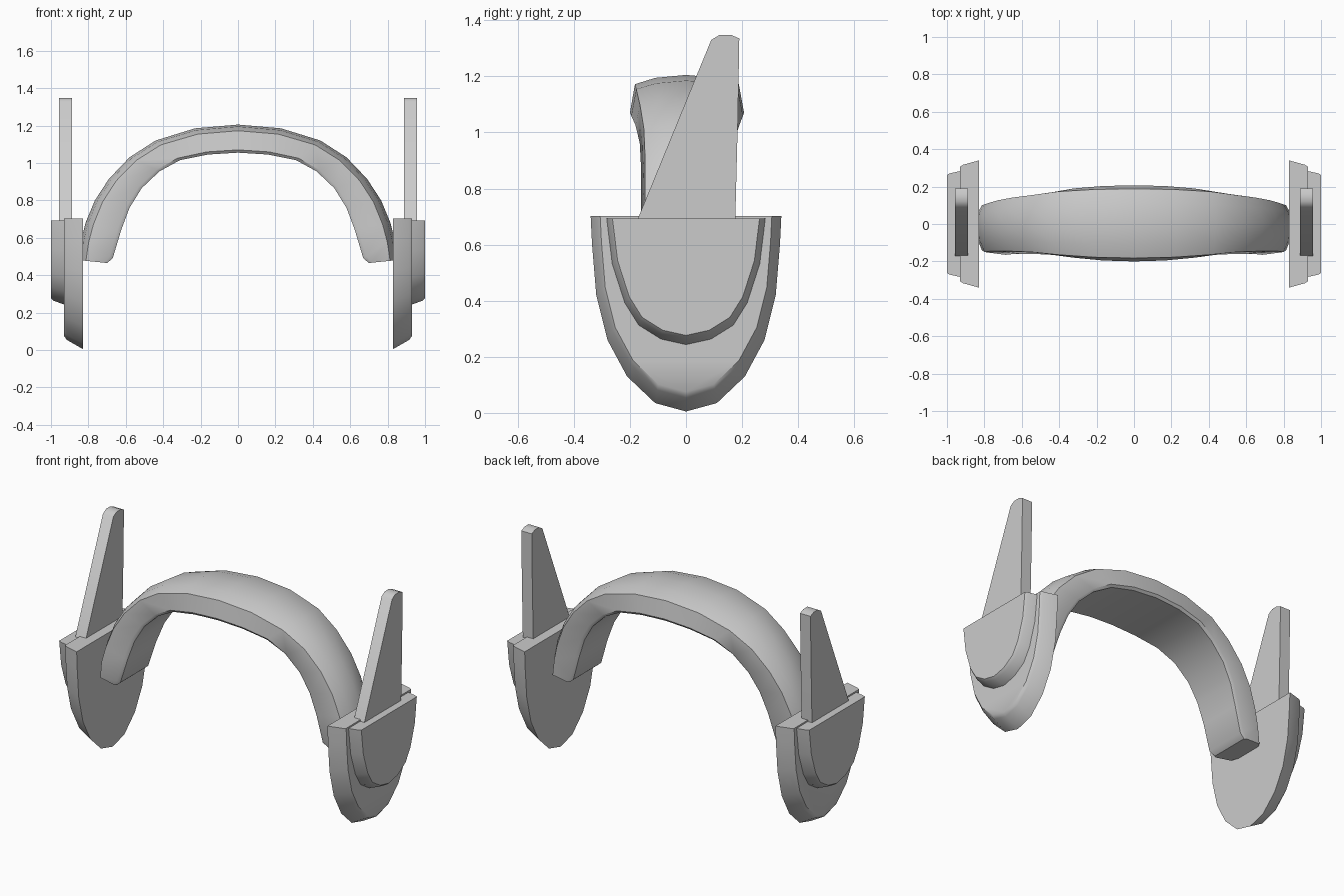
import bpy, bmesh, math

cube = bpy.data.objects.get("Cube")
if cube:
    bpy.data.objects.remove(cube, do_unlink=True)

grey = bpy.data.materials.new("light grey")
grey.use_nodes = True
grey.diffuse_color = (0.6, 0.6, 0.6, 1)
grey.node_tree.nodes["Principled BSDF"].inputs["Base Color"].default_value = (0.6, 0.6, 0.6, 1)


def loft(name, rings, angle=40):
    """Skin a row of equal closed rings, cap both ends and shade by angle."""
    bm = bmesh.new()
    rows = [[bm.verts.new(p) for p in ring] for ring in rings]
    n = len(rows[0])
    for a, b in zip(rows, rows[1:]):
        for i in range(n):
            j = (i + 1) % n
            bm.faces.new((a[i], a[j], b[j], b[i]))
    bm.faces.new(rows[0])
    bm.faces.new(rows[-1])
    bmesh.ops.recalc_face_normals(bm, faces=bm.faces)
    mesh = bpy.data.meshes.new(name)
    bm.to_mesh(mesh)
    bm.free()
    mesh.materials.append(grey)
    obj = bpy.data.objects.new(name, mesh)
    bpy.context.collection.objects.link(obj)
    bpy.ops.object.select_all(action="DESELECT")
    obj.select_set(True)
    bpy.context.view_layer.objects.active = obj
    bpy.ops.object.shade_smooth_by_angle(angle=math.radians(angle))
    return obj


def shield(half):
    """Close a half outline of (y, z) points, from top corner to bottom tip."""
    return half + [(-y, z) for y, z in reversed(half[:-1])]


def slab(name, side, outline, layers):
    """Stack outline copies at (x, scale), scaled about the top edge."""
    top = max(z for _, z in outline)
    return loft(name, [[(side * x, y * s, top + (z - top) * s) for y, z in outline]
                       for x, s in layers])


# Headband: outer x, z / inner x, z / front and back half widths
stations = [
    (0.845, 0.48, 0.70, 0.465, 0.155, 0.11),
    (0.835, 0.60, 0.67, 0.49, 0.165, 0.115),
    (0.815, 0.68, 0.625, 0.64, 0.16, 0.125),
    (0.765, 0.80, 0.58, 0.76, 0.16, 0.14),
    (0.69, 0.915, 0.515, 0.865, 0.16, 0.155),
    (0.58, 1.03, 0.42, 0.955, 0.165, 0.17),
    (0.44, 1.12, 0.31, 1.015, 0.18, 0.19),
    (0.23, 1.185, 0.16, 1.045, 0.195, 0.203),
    (0, 1.205, 0, 1.055, 0.20, 0.207),
]


def band_ring(station, side):
    ox, oz, ix, iz, front, back = station

    def at(t, y):
        return (side * (ox + (ix - ox) * t), y, oz + (iz - oz) * t)
    return [at(0, 0), at(0.07, -0.55 * front), at(0.22, -0.91 * front), at(0.9, -front),
            at(1, -0.94 * front), at(1, 0.94 * back), at(0.9, back),
            at(0.22, 0.91 * back), at(0.07, 0.55 * back)]


loft("headband", [band_ring(s, -1) for s in stations]
     + [band_ring(s, 1) for s in reversed(stations[:-1])])

cup = shield([(0.34, 0.702), (0.335, 0.60), (0.32, 0.42), (0.28, 0.26),
              (0.21, 0.13), (0.11, 0.035), (0, 0.005)])
plate = shield([(0.285, 0.693), (0.265, 0.53), (0.22, 0.39), (0.17, 0.31),
                (0.09, 0.26), (0, 0.24)])
fin = [(-0.185, 0.66), (0.09, 1.33), (0.12, 1.348), (0.16, 1.348),
       (0.19, 1.335), (0.185, 1.05), (0.175, 0.66)]

# Ear cups, cover plates and upright fins on both sides
for label, side in (("left", 1), ("right", -1)):
    slab(label + "_ear_cup", side, cup, [(0.83, 1), (0.915, 0.93), (0.93, 0.9)])
    slab(label + "_cover_plate", side, plate, [(0.92, 1), (0.985, 0.95), (1.0, 0.92)])
    loft(label + "_fin", [[(side * x, y, z) for y, z in fin] for x in (0.888, 0.957)])
